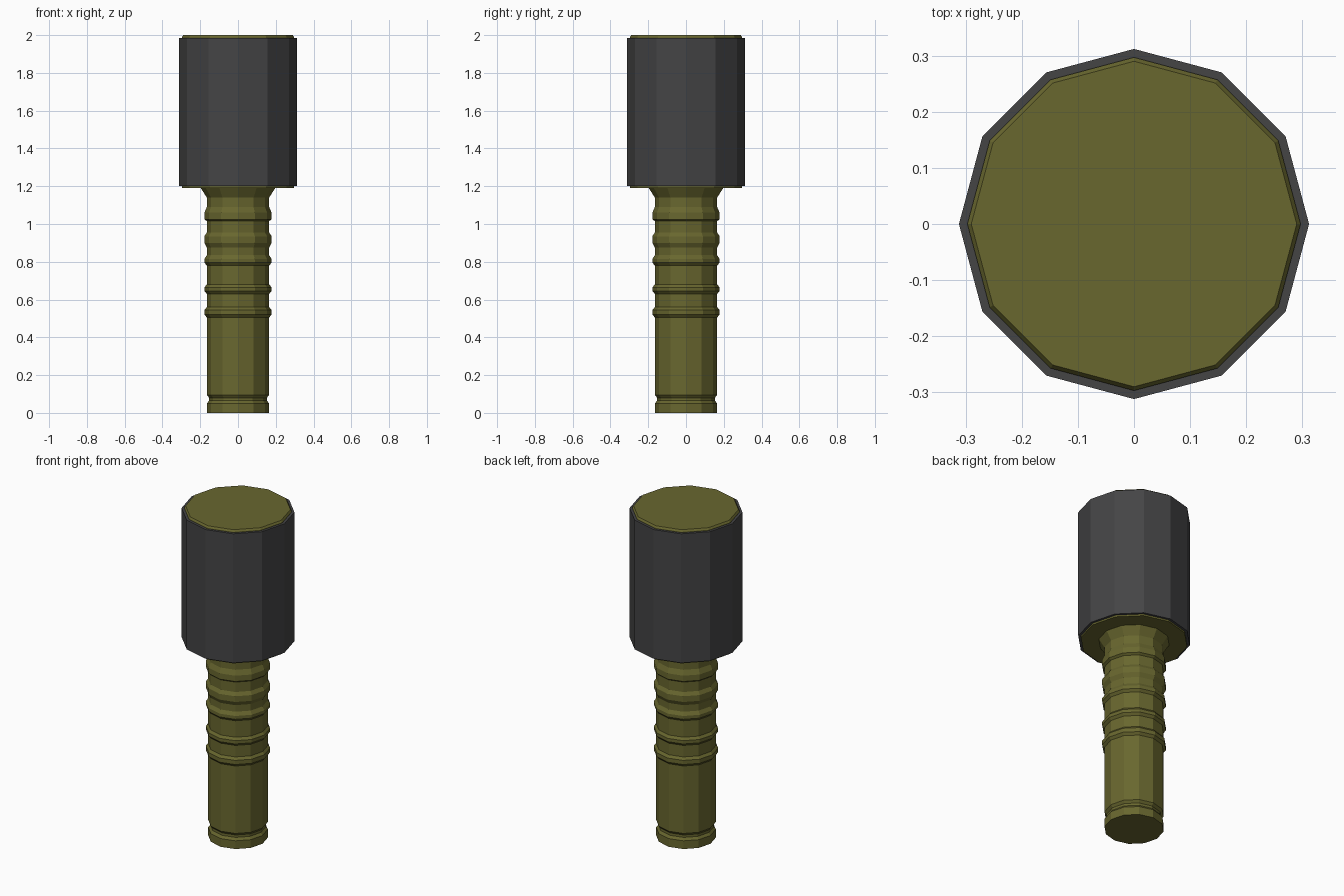
import bpy
import bmesh
from math import cos, sin, pi

SIDES = 12

cube = bpy.data.objects.get("Cube")
if cube:
    bpy.data.objects.remove(cube)


def material(name, color):
    mat = bpy.data.materials.new(name)
    mat.use_nodes = True
    mat.diffuse_color = color
    mat.node_tree.nodes["Principled BSDF"].inputs["Base Color"].default_value = color
    return mat


def lathe(name, profile, mat, closed=False):
    """Spin (radius, height) points, listed bottom to top, into a faceted solid."""
    bm = bmesh.new()
    rings = [[bm.verts.new((r * cos(2 * pi * i / SIDES), r * sin(2 * pi * i / SIDES), z))
              for i in range(SIDES)] for r, z in profile]
    pairs = list(zip(rings, rings[1:]))
    if closed:
        pairs.append((rings[-1], rings[0]))
    else:
        bm.faces.new(rings[0][::-1])
        bm.faces.new(rings[-1])
    for low, high in pairs:
        for i in range(SIDES):
            j = (i + 1) % SIDES
            bm.faces.new((low[i], low[j], high[j], high[i]))
    bmesh.ops.recalc_face_normals(bm, faces=bm.faces)
    mesh = bpy.data.meshes.new(name)
    bm.to_mesh(mesh)
    bm.free()
    mesh.materials.append(mat)
    obj = bpy.data.objects.new(name, mesh)
    bpy.context.collection.objects.link(obj)
    return obj


olive = material("olive", (0.14, 0.135, 0.028, 1))
dark_grey = material("dark grey", (0.058, 0.058, 0.06, 1))

# Handle: foot, groove, raised grip rings and a flared neck
R, RING = 0.165, 0.178
handle = [(R, 0), (R, 0.05), (0.153, 0.065), (0.153, 0.08), (R, 0.095)]
for bottom, full, fade, top in ((0.505, 0.52, 0.545, 0.56),
                                (0.63, 0.645, 0.665, 0.68),
                                (0.78, 0.795, 0.815, 0.835),
                                (0.875, 0.9, 0.935, 0.955),
                                (1.015, 1.025, 1.06, 1.09)):
    handle += [(R, bottom), (RING, full), (RING, fade), (R, top)]
handle += [(R, 1.14), (0.2, 1.195)]
lathe("handle", handle, olive)

# Head: inner canister showing at both ends of a dark outer sleeve
lathe("canister", [(0.297, 1.19), (0.297, 1.99), (0.29, 2.0)], olive)
lathe("sleeve", [(0.29, 1.2), (0.312, 1.2), (0.312, 1.985), (0.29, 1.985)],
      dark_grey, closed=True)
